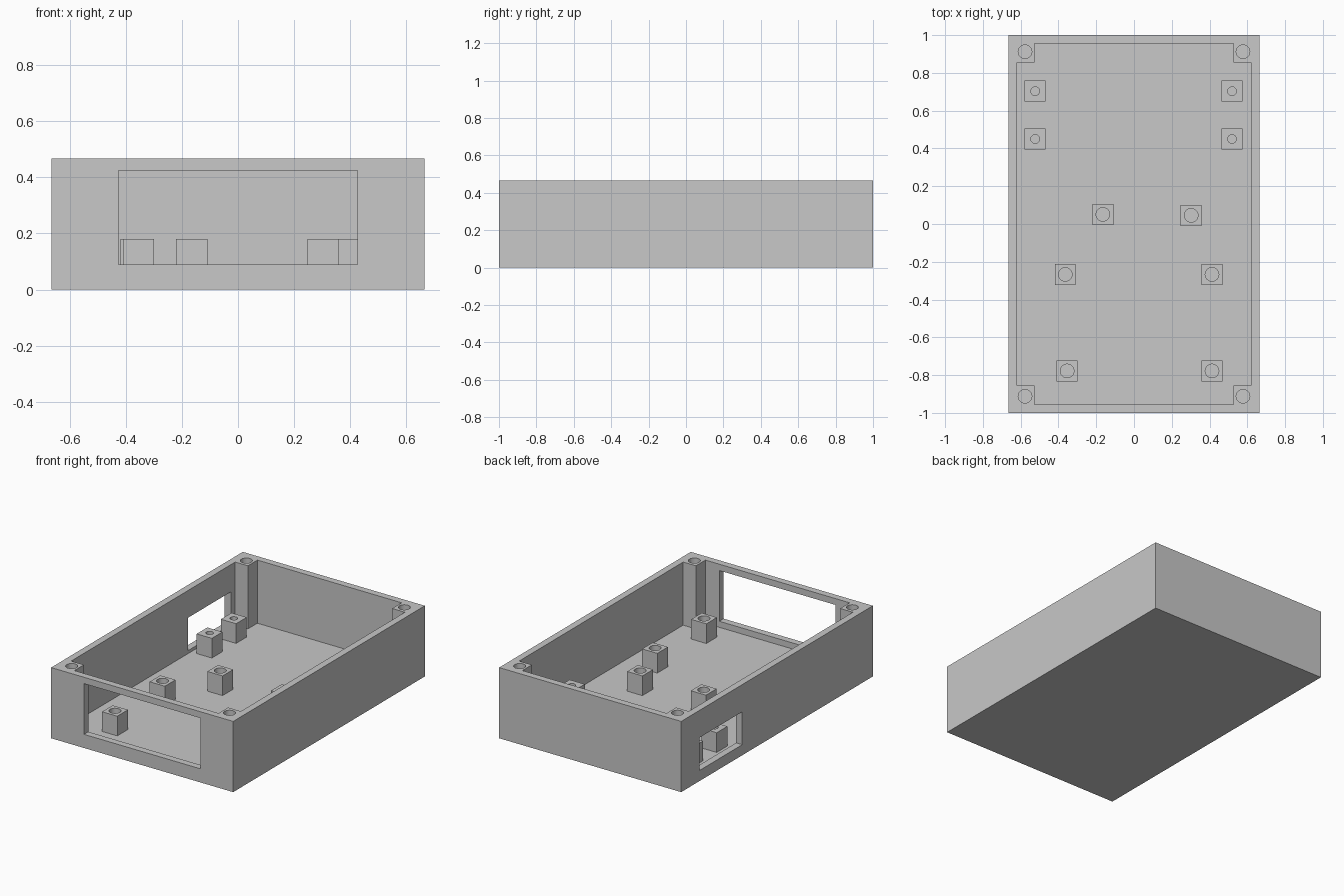
import bpy, bmesh
from mathutils import Matrix, Vector

if "Cube" in bpy.data.objects:
    bpy.data.objects.remove(bpy.data.objects["Cube"], do_unlink=True)

W, L, H = 0.665, 1.0, 0.467      # half width, half length, height
WALL, FLOOR, POST_TOP = 0.045, 0.05, 0.18

grey = bpy.data.materials.new("plain grey")
grey.use_nodes = True
grey.diffuse_color = (0.58, 0.58, 0.58, 1)
grey.node_tree.nodes["Principled BSDF"].inputs["Base Color"].default_value = grey.diffuse_color


def finish(bm, name):
    bmesh.ops.recalc_face_normals(bm, faces=bm.faces)
    mesh = bpy.data.meshes.new(name)
    bm.to_mesh(mesh)
    bm.free()
    mesh.materials.append(grey)
    ob = bpy.data.objects.new(name, mesh)
    bpy.context.collection.objects.link(ob)
    return ob


def box(name, lo, hi):
    lo, hi = Vector(lo), Vector(hi)
    bm = bmesh.new()
    bmesh.ops.create_cube(bm, size=1, matrix=Matrix.Translation((lo + hi) / 2)
                          @ Matrix.Diagonal((hi - lo).to_4d()))
    return finish(bm, name)


def prism(name, outline, z0, z1):
    bm = bmesh.new()
    face = bm.faces.new([bm.verts.new((x, y, z0)) for x, y in outline])
    top = bmesh.ops.extrude_face_region(bm, geom=[face])["geom"]
    verts = [v for v in top if isinstance(v, bmesh.types.BMVert)]
    bmesh.ops.translate(bm, verts=verts, vec=(0, 0, z1 - z0))
    # Keep the bottom cap so the cutter is a closed solid
    if not face.is_valid:
        bmesh.ops.holes_fill(bm, edges=[e for e in bm.edges if e.is_boundary])
    return finish(bm, name)


def drill(x, y, r, z0, z1):
    bm = bmesh.new()
    bmesh.ops.create_cone(bm, cap_ends=True, segments=32, radius1=r, radius2=r, depth=z1 - z0,
                          matrix=Matrix.Translation((x, y, (z0 + z1) / 2)))
    return finish(bm, "hole_cutter")


def cut(ob, cutters):
    for cutter in cutters:
        mod = ob.modifiers.new("cut", "BOOLEAN")
        mod.operation, mod.solver, mod.object = "DIFFERENCE", "EXACT", cutter
    deps = bpy.context.evaluated_depsgraph_get()
    mesh = bpy.data.meshes.new_from_object(ob.evaluated_get(deps))
    ob.modifiers.clear()
    ob.data = mesh
    for cutter in cutters:
        bpy.data.objects.remove(cutter, do_unlink=True)


# Open tray, its cavity notched to leave a square boss in each corner
case = box("case_tray", (-W, -L, 0), (W, L, H))
ix, iy, bx, by = W - WALL, L - WALL, 0.527, 0.856
corner = [(ix, by), (bx, by), (bx, iy)]
outline = (corner + [(-x, y) for x, y in reversed(corner)]
           + [(-x, -y) for x, y in corner] + [(x, -y) for x, y in reversed(corner)])
cutters = [prism("cavity_cutter", outline, FLOOR, H + 0.1)]

# Wide front opening and smaller opening in the right wall
cutters.append(box("front_opening_cutter", (-0.425, -L - 0.1, 0.09), (0.425, -0.9, 0.425)))
cutters.append(box("side_opening_cutter", (-W - 0.1, 0.363, 0.07), (-0.6, 0.81, 0.287)))

# Screw holes in the corner bosses
cutters += [drill(sx * 0.577, sy * 0.912, 0.036, FLOOR, H + 0.1)
            for sx in (-1, 1) for sy in (-1, 1)]
cut(case, cutters)

# Square standoffs on the floor, each with a round hole
wide = [(-0.165, 0.051), (0.303, 0.046), (-0.364, -0.267),
        (0.413, -0.267), (-0.354, -0.778), (0.413, -0.778)]
narrow = [(x, y) for x in (-0.523, 0.519) for y in (0.45, 0.703)]
for radius, spots in ((0.036, wide), (0.023, narrow)):
    for x, y in spots:
        h = 0.0555
        post = box("standoff", (x - h, y - h, FLOOR), (x + h, y + h, POST_TOP))
        cut(post, [drill(x, y, radius, FLOOR - 0.1, POST_TOP + 0.1)])
